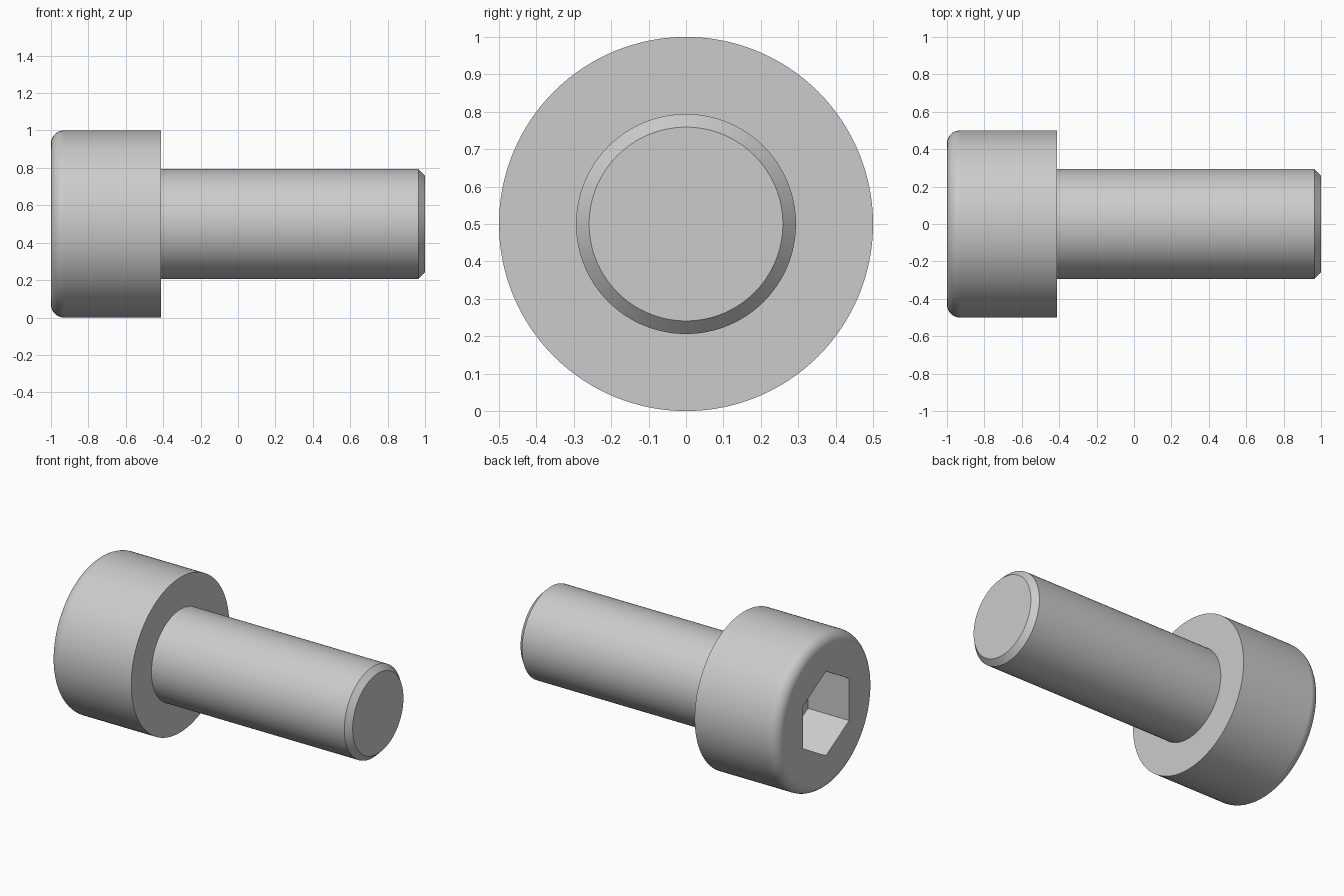
import bpy, bmesh
from math import sin, cos, pi, radians

if "Cube" in bpy.data.objects:
    bpy.data.objects.remove(bpy.data.objects["Cube"])

AXIS_Z = 0.5
HEAD_R, SHANK_R, HEX_R = 0.5, 0.294, 0.2717
UNDER_HEAD, SOCKET_DEPTH = -0.412, 0.294
FILLET, CHAMFER = 0.07, 0.035


def lathe(name, profile, sides):
    """Turn (x, radius) points about the x axis and cap both ends."""
    bm = bmesh.new()
    angles = [2 * pi * i / sides for i in range(sides)]
    rings = [[bm.verts.new((x, r * sin(a), AXIS_Z + r * cos(a))) for a in angles]
             for x, r in profile]
    for a, b in zip(rings, rings[1:]):
        for i in range(sides):
            j = (i + 1) % sides
            bm.faces.new((a[i], a[j], b[j], b[i]))
    bm.faces.new(rings[0])
    bm.faces.new(rings[-1])
    bmesh.ops.recalc_face_normals(bm, faces=bm.faces)
    mesh = bpy.data.meshes.new(name)
    bm.to_mesh(mesh)
    bm.free()
    obj = bpy.data.objects.new(name, mesh)
    bpy.context.collection.objects.link(obj)
    return obj


# Head with rounded rim, then shank with chamfered tip
rim = [(-1 + FILLET * (1 - sin(t)), HEAD_R - FILLET * (1 - cos(t)))
       for t in (pi / 2 * (1 - k / 10) for k in range(11))]
profile = rim + [(UNDER_HEAD, HEAD_R), (UNDER_HEAD, SHANK_R),
                 (1 - CHAMFER, SHANK_R), (1, SHANK_R - CHAMFER)]
screw = lathe("cap_screw", profile, 128)

# Hexagonal socket, cut into the head
cutter = lathe("socket_cutter", [(-1.2, HEX_R), (-1 + SOCKET_DEPTH, HEX_R)], 6)
cutter.hide_render = True
cut = screw.modifiers.new("hex_socket", 'BOOLEAN')
cut.operation = 'DIFFERENCE'
cut.solver = 'EXACT'
cut.object = cutter

# Apply the cut, then smooth the round surfaces
bpy.context.view_layer.objects.active = screw
screw.select_set(True)
bpy.ops.object.modifier_apply(modifier=cut.name)
bpy.data.objects.remove(cutter)
bpy.ops.object.shade_smooth_by_angle(angle=radians(30))
weighted = screw.modifiers.new("flat_caps", 'WEIGHTED_NORMAL')
weighted.keep_sharp = True
